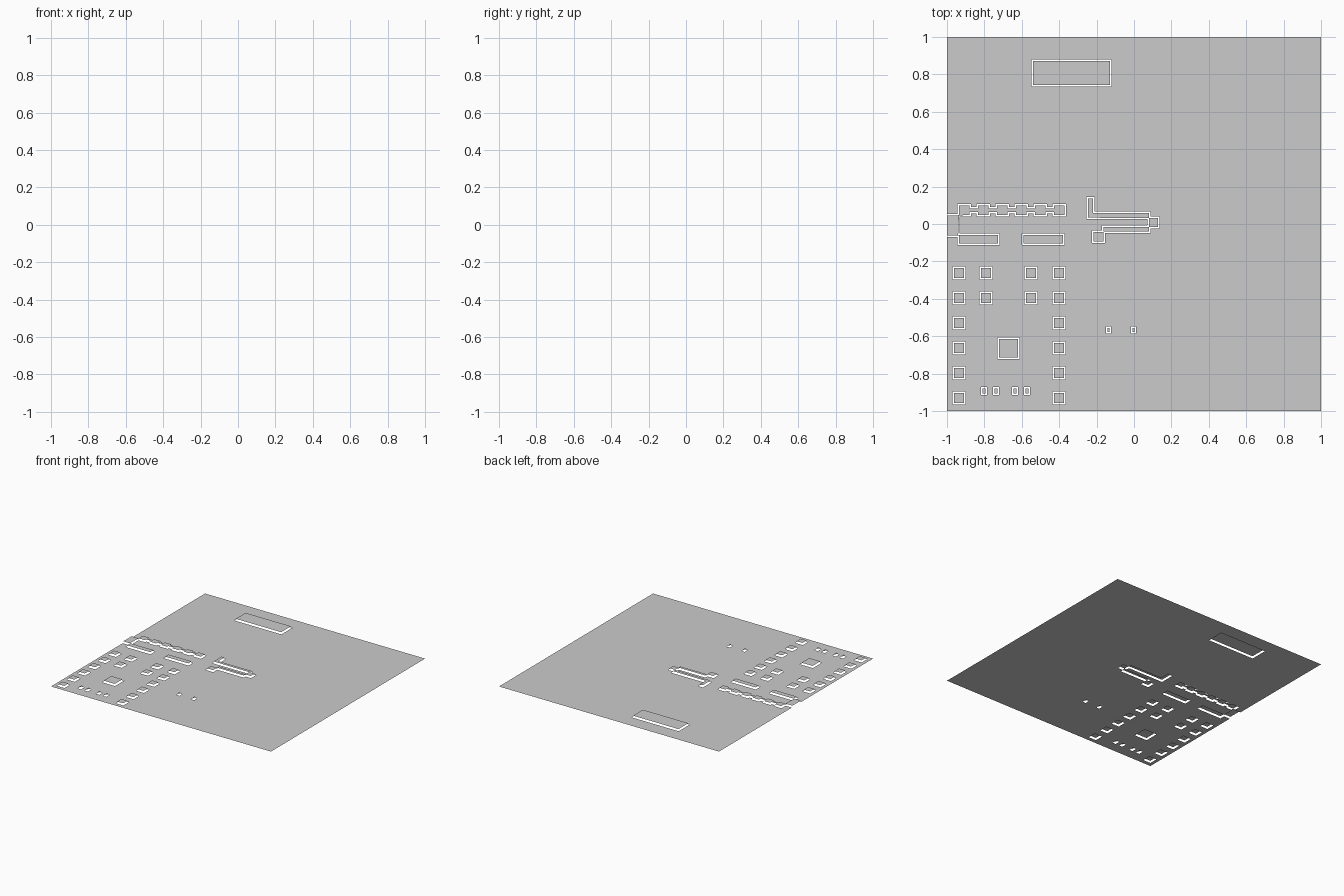
import bpy
from mathutils import Vector

if "Cube" in bpy.data.objects:
    bpy.data.objects.remove(bpy.data.objects["Cube"])

RISE = 0.013   # height of the floating plan pieces above the floor sheet
GAP = 0.004    # half the width of the slit round each piece


def offset(pts, d):
    """Mitre offset of a clockwise right-angled outline (d > 0 grows it)."""
    out = []
    n = len(pts)
    for i in range(n):
        p, c, q = (Vector(pts[(i + k) % n]) for k in (-1, 0, 1))
        a, b = (c - p).normalized(), (q - c).normalized()
        shift = Vector((-a.y, a.x)) + Vector((-b.y, b.x))
        out.append((max(-1.0, c.x + shift.x * d), c.y + shift.y * d))
    return out


def flat_sheet(name, outlines, z):
    """Filled flat mesh; outlines inside other outlines become holes."""
    cu = bpy.data.curves.new(name, 'CURVE')
    cu.dimensions = '2D'
    cu.fill_mode = 'BOTH'
    for pts in outlines:
        sp = cu.splines.new('POLY')
        sp.points.add(len(pts) - 1)
        for pt, (x, y) in zip(sp.points, pts):
            pt.co = (x, y, 0, 1)
        sp.use_cyclic_u = True
    tmp = bpy.data.objects.new(name + "_outline", cu)
    bpy.context.collection.objects.link(tmp)
    deps = bpy.context.evaluated_depsgraph_get()
    me = bpy.data.meshes.new_from_object(tmp.evaluated_get(deps))
    bpy.data.objects.remove(tmp)
    if me.polygons and me.polygons[0].normal.z < 0:
        me.flip_normals()
    ob = bpy.data.objects.new(name, me)
    ob.location.z = z
    bpy.context.collection.objects.link(ob)
    return ob


def rect(x0, x1, y0, y1):
    return [(x0, y0), (x0, y1), (x1, y1), (x1, y0)]


def box(cx, cy, w, h):
    return rect(cx - w / 2, cx + w / 2, cy - h / 2, cy + h / 2)


pieces = []

# Altar-like slab, side wall block and central plinth
pieces.append(("long_slab", rect(-0.545, -0.125, 0.74, 0.875)))
pieces.append(("wall_block", rect(-0.594, -0.376, -0.107, -0.056)))
pieces.append(("plinth", rect(-0.725, -0.617, -0.717, -0.61)))

# Square column bases
for i in range(6):
    y = -0.262 - i * 0.1336
    for x in ((-0.936, -0.791, -0.551, -0.401) if i < 2 else (-0.936, -0.401)):
        pieces.append(("column_base", box(x, y, 0.062, 0.062)))

# Small posts
for x in (-0.802, -0.738, -0.636, -0.572):
    pieces.append(("small_post", box(x, -0.893, 0.022, 0.034)))
for x in (-0.136, -0.002):
    pieces.append(("small_post", box(x, -0.567, 0.02, 0.03)))

# Folded wall with a narrow passage inside
pieces.append(("folded_wall", [
    (-0.25, 0.14), (-0.215, 0.14), (-0.215, 0.062), (0.083, 0.062),
    (0.083, 0.035), (0.132, 0.035), (0.132, -0.021), (0.083, -0.021),
    (0.083, -0.045), (-0.158, -0.045), (-0.158, -0.097), (-0.221, -0.097),
    (-0.221, -0.04), (-0.166, -0.04), (-0.166, -0.013), (0.075, -0.013),
    (0.075, 0.03), (-0.25, 0.03)]))

# Columned wall that runs in from the left edge
top, bottom = [], []
for i in range(6):
    x0 = -0.94 + i * 0.1016
    x1 = x0 + 0.064
    if i:
        top.append((x0, 0.086))
        bottom.append((x0, 0.059))
    top.append((x0, 0.104))
    top.append((x1, 0.104))
    bottom.append((x0, 0.044))
    bottom.append((x1, 0.044))
    if i < 5:
        top.append((x1, 0.086))
        bottom.append((x1, 0.059))
bottom[0] = (-0.94, 0.044)
edge_wall = ([(-1.05, 0.05), (-0.94, 0.05)] + top + bottom[:0:-1] +
             [(-0.936, 0.044), (-0.936, -0.056), (-0.722, -0.056),
              (-0.722, -0.107), (-0.94, -0.107), (-0.94, -0.066),
              (-1.05, -0.066)])

# Floor sheet: slits cut round every piece, notch at the left edge
border = [(-1, -1), (1, -1), (1, 1), (-1, 1)] + offset(edge_wall, GAP)
flat_sheet("floor_sheet", [border] + [offset(p, GAP) for _, p in pieces], 0)

# Raised pieces
flat_sheet("edge_wall", [offset(edge_wall, -GAP)], RISE)
for name, p in pieces:
    flat_sheet(name, [offset(p, -GAP)], RISE)
